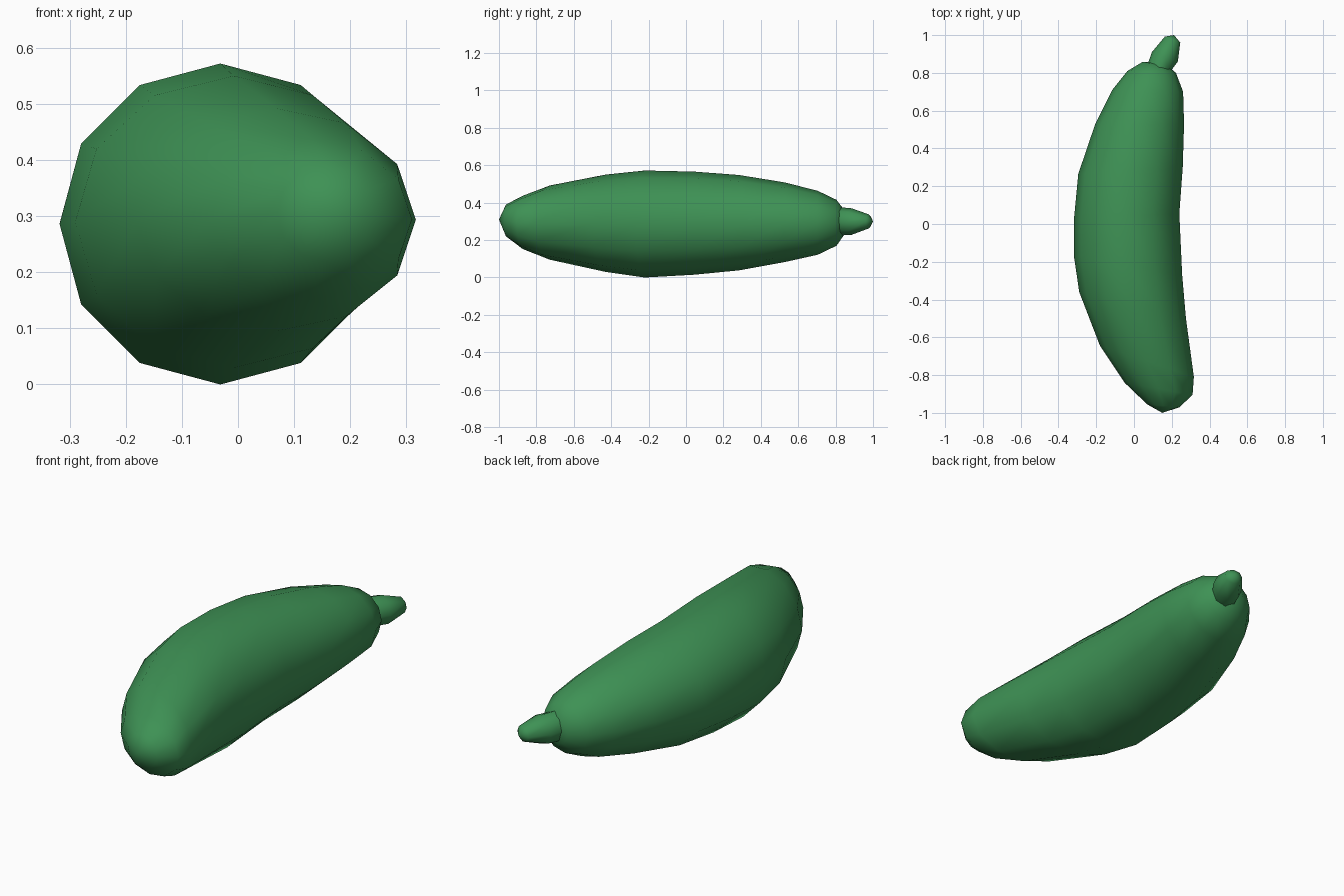
import bpy, bmesh, math
from mathutils import Vector

if "Cube" in bpy.data.objects:
    bpy.data.objects.remove(bpy.data.objects["Cube"])

green = bpy.data.materials.new("vegetable green")
green.diffuse_color = (0.048, 0.285, 0.09, 1)
green.use_nodes = True
green.node_tree.nodes["Principled BSDF"].inputs["Base Color"].default_value = green.diffuse_color


def loft(name, rings, sides, tip_a, tip_b, angle):
    """Skin elliptical rings (left x,y, right x,y, low z, high z) and close both ends at a tip."""
    bm = bmesh.new()
    loops = []
    for xl, yl, xr, yr, lo, hi in rings:
        mid = Vector(((xl + xr) / 2, (yl + yr) / 2, (lo + hi) / 2))
        side = Vector(((xr - xl) / 2, (yr - yl) / 2, 0))
        up = Vector((0, 0, (hi - lo) / 2))
        loops.append([bm.verts.new(mid + side * math.cos(2 * math.pi * i / sides)
                                   + up * math.sin(2 * math.pi * i / sides))
                      for i in range(sides)])
    for a, b in zip(loops, loops[1:]):
        for i in range(sides):
            j = (i + 1) % sides
            bm.faces.new((a[i], a[j], b[j], b[i]))
    for loop, tip in ((loops[0], tip_a), (loops[-1], tip_b)):
        v = bm.verts.new(tip)
        for i in range(sides):
            bm.faces.new((loop[i], loop[(i + 1) % sides], v))
    bmesh.ops.recalc_face_normals(bm, faces=bm.faces)
    me = bpy.data.meshes.new(name)
    bm.to_mesh(me)
    bm.free()
    me.materials.append(green)
    ob = bpy.data.objects.new(name, me)
    bpy.context.collection.objects.link(ob)
    bpy.ops.object.select_all(action='DESELECT')
    ob.select_set(True)
    bpy.context.view_layer.objects.active = ob
    bpy.ops.object.shade_smooth_by_angle(angle=math.radians(angle))
    return ob


# curved body, from the blunt front end to the stem end
loft("body", [
    (0.07, -0.955, 0.24, -0.97, 0.22, 0.39),
    (-0.05, -0.84, 0.31, -0.905, 0.152, 0.437),
    (-0.18, -0.645, 0.317, -0.81, 0.095, 0.492),
    (-0.29, -0.36, 0.275, -0.50, 0.03, 0.55),
    (-0.318, -0.17, 0.255, -0.27, 0.0, 0.572),
    (-0.317, 0.035, 0.24, 0.055, 0.015, 0.566),
    (-0.295, 0.265, 0.258, 0.30, 0.038, 0.548),
    (-0.205, 0.53, 0.265, 0.53, 0.083, 0.508),
    (-0.115, 0.71, 0.26, 0.70, 0.122, 0.463),
    (-0.035, 0.81, 0.222, 0.80, 0.17, 0.415),
    (0.045, 0.858, 0.18, 0.835, 0.23, 0.36),
], 12, (0.15, -1.0, 0.31), (0.11, 0.855, 0.295), 60)

# short tapered stem
loft("stem", [
    (0.072, 0.845, 0.195, 0.81, 0.225, 0.375),
    (0.095, 0.91, 0.232, 0.86, 0.228, 0.37),
    (0.163, 0.992, 0.245, 0.96, 0.262, 0.338),
], 8, (0.13, 0.82, 0.295), (0.212, 1.0, 0.3), 50)
